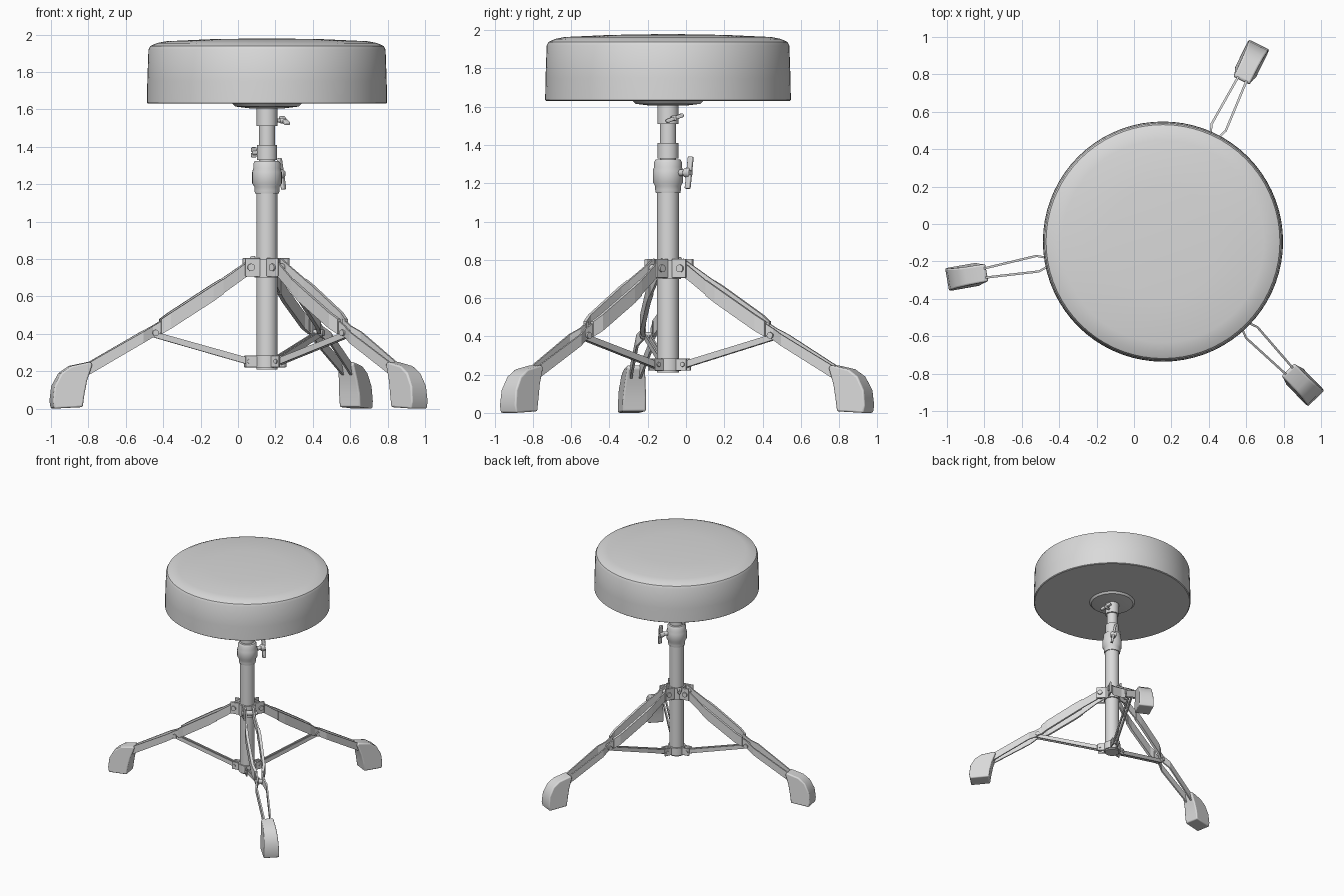
import bpy, bmesh, math
from mathutils import Matrix, Vector

cube = bpy.data.objects.get("Cube")
if cube:
    bpy.data.objects.remove(cube, do_unlink=True)

AXIS = Vector((0.155, -0.094, 0))
LEG_ANGLES = {"back": 64, "right": 190, "left": 314.3}

grey = bpy.data.materials.new("plain_grey")
grey.use_nodes = True
grey.diffuse_color = (0.7, 0.7, 0.7, 1)
grey.node_tree.nodes["Principled BSDF"].inputs["Base Color"].default_value = (0.7, 0.7, 0.7, 1)


def finish(name, bm, angle=0, bevel=0, smooth=True):
    """Turn a bmesh (x outward, y sideways) into an object around the post."""
    bmesh.ops.recalc_face_normals(bm, faces=bm.faces[:])
    mesh = bpy.data.meshes.new(name)
    bm.to_mesh(mesh)
    bm.free()
    mesh.materials.append(grey)
    ob = bpy.data.objects.new(name, mesh)
    bpy.context.collection.objects.link(ob)
    ob.matrix_world = Matrix.Translation(AXIS) @ Matrix.Rotation(math.radians(angle), 4, "Z")
    if bevel:
        mod = ob.modifiers.new("rounding", "BEVEL")
        mod.width = bevel
        mod.segments = 3
        mod.limit_method = "ANGLE"
    if smooth:
        bpy.ops.object.select_all(action="DESELECT")
        ob.select_set(True)
        bpy.context.view_layer.objects.active = ob
        bpy.ops.object.shade_smooth_by_angle(angle=math.radians(35))
    return ob


def lathe(name, profile, steps=32):
    """Revolve (radius, height) points around the post axis."""
    bm = bmesh.new()
    verts = [bm.verts.new((r, 0, z)) for r, z in profile]
    edges = [bm.edges.new(pair) for pair in zip(verts, verts[1:])]
    bmesh.ops.spin(bm, geom=verts + edges, axis=(0, 0, 1), cent=(0, 0, 0),
                   angle=math.tau, steps=steps, use_merge=True)
    bmesh.ops.remove_doubles(bm, verts=bm.verts[:], dist=0.0002)
    return finish(name, bm)


def add_box(bm, size, centre, tilt=0):
    m = (Matrix.Translation(centre) @ Matrix.Rotation(math.radians(tilt), 4, "X")
         @ Matrix.Diagonal((*size, 1)))
    bmesh.ops.create_cube(bm, size=1, matrix=m)


def add_rod(bm, radius, length, centre, axis):
    turn = Vector((0, 0, 1)).rotation_difference(Vector(axis)).to_matrix().to_4x4()
    bmesh.ops.create_cone(bm, cap_ends=True, segments=16, radius1=radius, radius2=radius,
                          depth=length, matrix=Matrix.Translation(centre) @ turn)


def add_strip(bm, path, thickness, side):
    """Flat bar through (outward, half width, height, bar height) stations."""
    rings = []
    for r, w, z, h in path:
        rings.append([bm.verts.new((r, side * w + dy * thickness / 2, z + dz * h / 2))
                      for dy, dz in ((-1, -1), (1, -1), (1, 1), (-1, 1))])
    for a, b in zip(rings, rings[1:]):
        for i in range(4):
            j = (i + 1) % 4
            bm.faces.new((a[i], a[j], b[j], b[i]))
    bm.faces.new(rings[0])
    bm.faces.new(rings[-1])


# Round padded seat and its mounting plate
lathe("seat_cushion", [(0, 1.63), (0.635, 1.63), (0.642, 1.635), (0.64, 1.75), (0.634, 1.92),
                       (0.625, 1.938), (0.59, 1.954), (0.54, 1.964), (0.3, 1.975),
                       (0, 1.98)], 72)
lathe("seat_plate", [(0, 1.605), (0.09, 1.605), (0.17, 1.615), (0.185, 1.63), (0, 1.631)], 48)

# Telescoping post
lathe("seat_sleeve", [(0, 1.51), (0.055, 1.51), (0.055, 1.61), (0, 1.61)])
lathe("inner_tube", [(0, 1.28), (0.043, 1.28), (0.043, 1.6), (0, 1.6)])
lathe("memory_ring", [(0.04, 1.33), (0.054, 1.33), (0.054, 1.41), (0.04, 1.41)])
lathe("height_clamp", [(0.04, 1.15), (0.064, 1.15), (0.067, 1.165), (0.067, 1.185),
                       (0.079, 1.205), (0.079, 1.265), (0.073, 1.285), (0.073, 1.31),
                       (0.064, 1.325), (0.04, 1.325)])
lathe("outer_tube", [(0, 0.21), (0.057, 0.21), (0.057, 1.17), (0, 1.17)])
lathe("upper_collar", [(0.05, 0.7), (0.068, 0.7), (0.068, 0.8), (0.05, 0.8)])
lathe("lower_collar", [(0.05, 0.22), (0.068, 0.22), (0.068, 0.285), (0.05, 0.285)])


# Wing bolts: a stem with a flat two-lobed grip
def wing_bolt(name, angle, z, reach, span, tilt, boss):
    bm = bmesh.new()
    add_rod(bm, boss, reach - 0.03, ((reach + 0.03) / 2, 0, z), (1, 0, 0))
    add_rod(bm, boss * 1.5, 0.035, (reach, 0, z), (1, 0, 0))
    turn = math.radians(tilt)
    for s in (-1, 1):
        offset = Vector((0, math.cos(turn), math.sin(turn))) * s * span * 0.28
        add_box(bm, (0.03, span * 0.44, 0.02), Vector((reach + 0.01, 0, z)) + offset, tilt)
    finish(name, bm, angle, 0.006)


wing_bolt("clamp_wing_bolt", 55, 1.255, 0.125, 0.17, 80, 0.017)
wing_bolt("seat_wing_bolt", 20, 1.54, 0.09, 0.1, 20, 0.01)
wing_bolt("memory_wing_bolt", 180, 1.37, 0.06, 0.055, 70, 0.01)
wing_bolt("collar_bolt", 140, 0.79, 0.085, 0.05, 70, 0.01)

UPPER = [(0.075, 0.03, 0.768, 0.075), (0.13, 0.03, 0.733, 0.075), (0.25, 0.047, 0.65, 0.075)]
CHANNEL = [(0.245, 0.046, 0.653, 0.08), (0.3, 0.05, 0.617, 0.085),
           (0.53, 0.044, 0.47, 0.085), (0.58, 0.027, 0.438, 0.08)]
LOWER = [(0.56, 0.025, 0.448, 0.06), (0.625, 0.022, 0.41, 0.06),
         (0.68, 0.042, 0.38, 0.06), (0.98, 0.024, 0.208, 0.065)]
BRACE = [(0.09, 0.012, 0.25, 0.036), (0.62, 0.012, 0.398, 0.032)]
FOOT = [(1.01, 0.008), (1.165, 0), (1.172, 0.04), (1.163, 0.12), (1.125, 0.19),
        (1.07, 0.228), (0.965, 0.25), (0.955, 0.235), (0.985, 0.15), (1.0, 0.08)]

for where, angle in LEG_ANGLES.items():
    # Paired leg bars: narrow, wide channel, narrow joint, then taper to the foot
    bm = bmesh.new()
    for side in (-1, 1):
        add_strip(bm, UPPER, 0.012, side)
        add_strip(bm, CHANNEL, 0.022, side)
        add_strip(bm, LOWER, 0.012, side)
    finish(where + "_leg", bm, angle, smooth=False)

    # Brace from the lower collar
    bm = bmesh.new()
    for side in (-1, 1):
        add_strip(bm, BRACE, 0.01, side)
    finish(where + "_brace", bm, angle, smooth=False)

    # Collar ears that hold the leg and the brace
    bm = bmesh.new()
    for side in (-1, 1):
        add_box(bm, (0.08, 0.014, 0.1), (0.085, side * 0.042, 0.755))
        add_box(bm, (0.07, 0.012, 0.062), (0.085, side * 0.024, 0.252))
    finish(where + "_hinge_ears", bm, angle, 0.004)

    # Pivot pins
    bm = bmesh.new()
    for r, z, length, radius in ((0.095, 0.755, 0.12, 0.02), (0.1, 0.253, 0.075, 0.012),
                                 (0.61, 0.405, 0.08, 0.017)):
        add_rod(bm, radius, length, (r, 0, z), (0, 1, 0))
    finish(where + "_pivot_pins", bm, angle)

    # Rubber foot, narrower towards the top and heel
    bm = bmesh.new()
    sides = []
    for s in (-1, 1):
        sides.append([bm.verts.new((r, s * (0.062 - 0.09 * max(z - 0.08, 0)), z))
                      for r, z in FOOT])
    bm.faces.new(sides[0])
    bm.faces.new(sides[1][::-1])
    for i in range(len(FOOT)):
        j = (i + 1) % len(FOOT)
        bm.faces.new((sides[0][i], sides[0][j], sides[1][j], sides[1][i]))
    finish(where + "_foot", bm, angle, 0.014)
